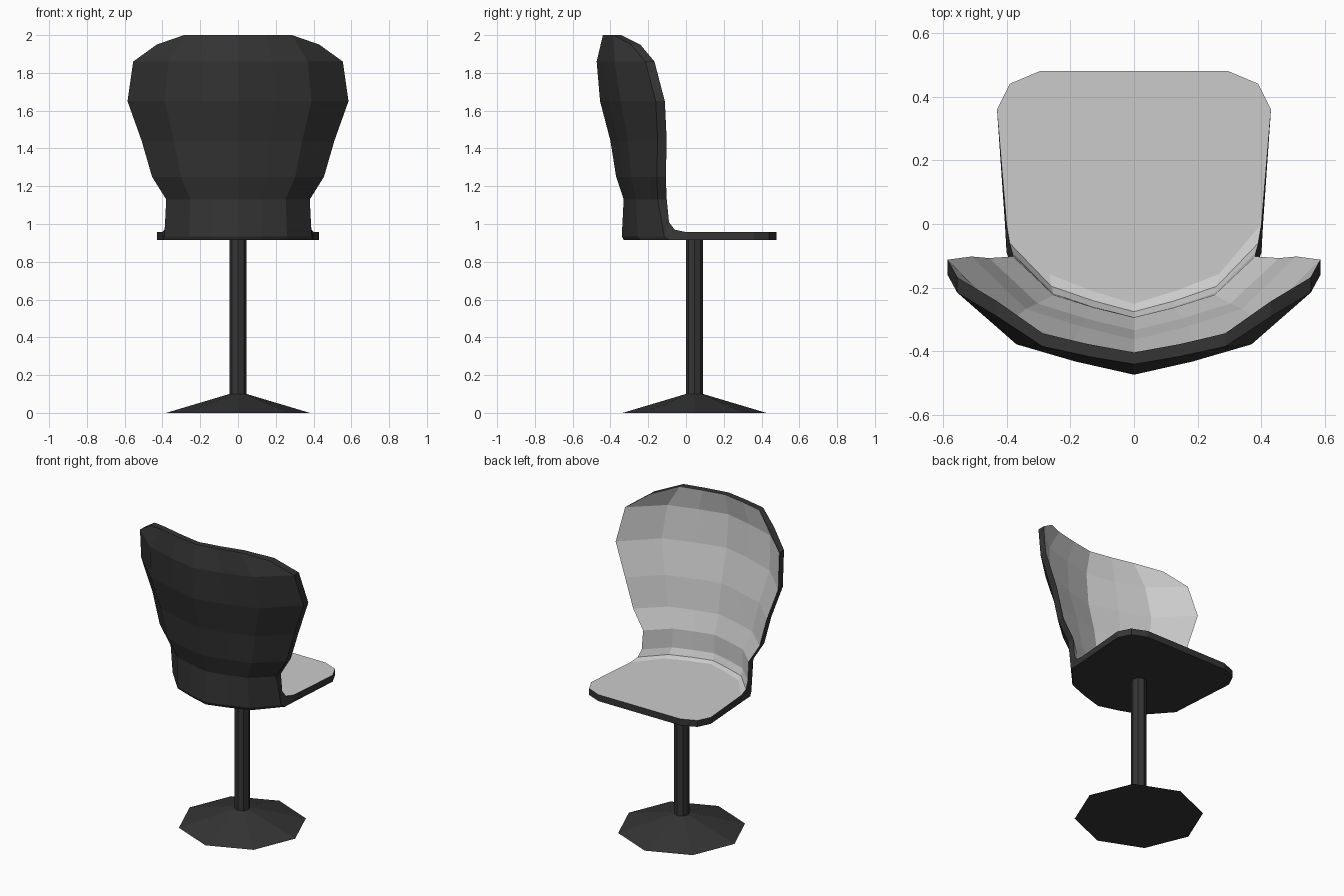
import bpy, bmesh

if "Cube" in bpy.data.objects:
    bpy.data.objects.remove(bpy.data.objects["Cube"])

def material(name, v):
    m = bpy.data.materials.new(name)
    m.diffuse_color = (v, v, v, 1)
    m.use_nodes = True
    m.node_tree.nodes["Principled BSDF"].inputs["Base Color"].default_value = m.diffuse_color
    return m

dark = material("dark_plastic", 0.035)
light = material("light_pad", 0.6)

# Cross-section shape shared by every row: half-width and depth fractions
COLS = [(-1, 1), (-.665, .37), (-.33, .16), (0, 0), (.33, .16), (.665, .37), (1, 1)]

def row(bm, w, y_mid, y_edge, z, drop=0):
    return [bm.verts.new((w * fx, y_mid + (y_edge - y_mid) * fy,
                          z - (drop if abs(fx) == 1 else 0))) for fx, fy in COLS]

# Rows: half-width, y at middle, y at edge, z, (edge drop), from seat front to back top
front = [(.295, .48, .48), (.39, .44, .44), (.43, .36, .36)]
back = [(.38, -.33, -.15, 1.13), (.455, -.37, -.155, 1.25), (.51, -.40, -.15, 1.44),
        (.585, -.455, -.16, 1.65), (.555, -.473, -.215, 1.86), (.43, -.44, -.29, 2.0, .05)]
outer = [f + (.915,) for f in front] + [(.405, -.25, 0, .915), (.40, -.33, -.09, .915),
                                        (.39, -.34, -.115, .935)] + back
inner = [f + (.957,) for f in front] + [(.40, -.25, 0, .957), (.39, -.275, -.06, .97),
                                        (.382, -.292, -.09, 1.01)]
inner += [(b[0], b[1] + .037, b[2] + .048) + b[3:] for b in back]

# Shell: light inner skin, dark outer skin, dark rim
bm = bmesh.new()
o = [row(bm, *r) for r in outer]
i = [row(bm, *r) for r in inner]
n, m = len(o), len(COLS)
for grid, mat in ((o, 0), (i, 1)):
    for r in range(n - 1):
        for c in range(m - 1):
            f = bm.faces.new((grid[r][c], grid[r][c + 1], grid[r + 1][c + 1], grid[r + 1][c]))
            f.material_index = mat
rim = [(0, c) for c in range(m)] + [(r, m - 1) for r in range(1, n)]
rim += [(n - 1, c) for c in range(m - 2, -1, -1)] + [(r, 0) for r in range(n - 2, 0, -1)]
for (a, b), (c, d) in zip(rim, rim[1:] + rim[:1]):
    bm.faces.new((o[a][b], o[c][d], i[c][d], i[a][b]))
bmesh.ops.recalc_face_normals(bm, faces=bm.faces)
me = bpy.data.meshes.new("seat_shell")
bm.to_mesh(me)
bm.free()
me.materials.append(dark)
me.materials.append(light)
bpy.context.collection.objects.link(bpy.data.objects.new("seat_shell", me))

# Eight-sided foot and pole
def cone(name, r1, r2, z0, z1):
    bpy.ops.mesh.primitive_cone_add(vertices=8, radius1=r1, radius2=r2, depth=z1 - z0,
                                    location=(0, .045, (z0 + z1) / 2))
    ob = bpy.context.object
    ob.name = name
    ob.data.materials.append(dark)

cone("base", .38, .046, 0, .1)
cone("pole", .046, .046, .09, .915)
